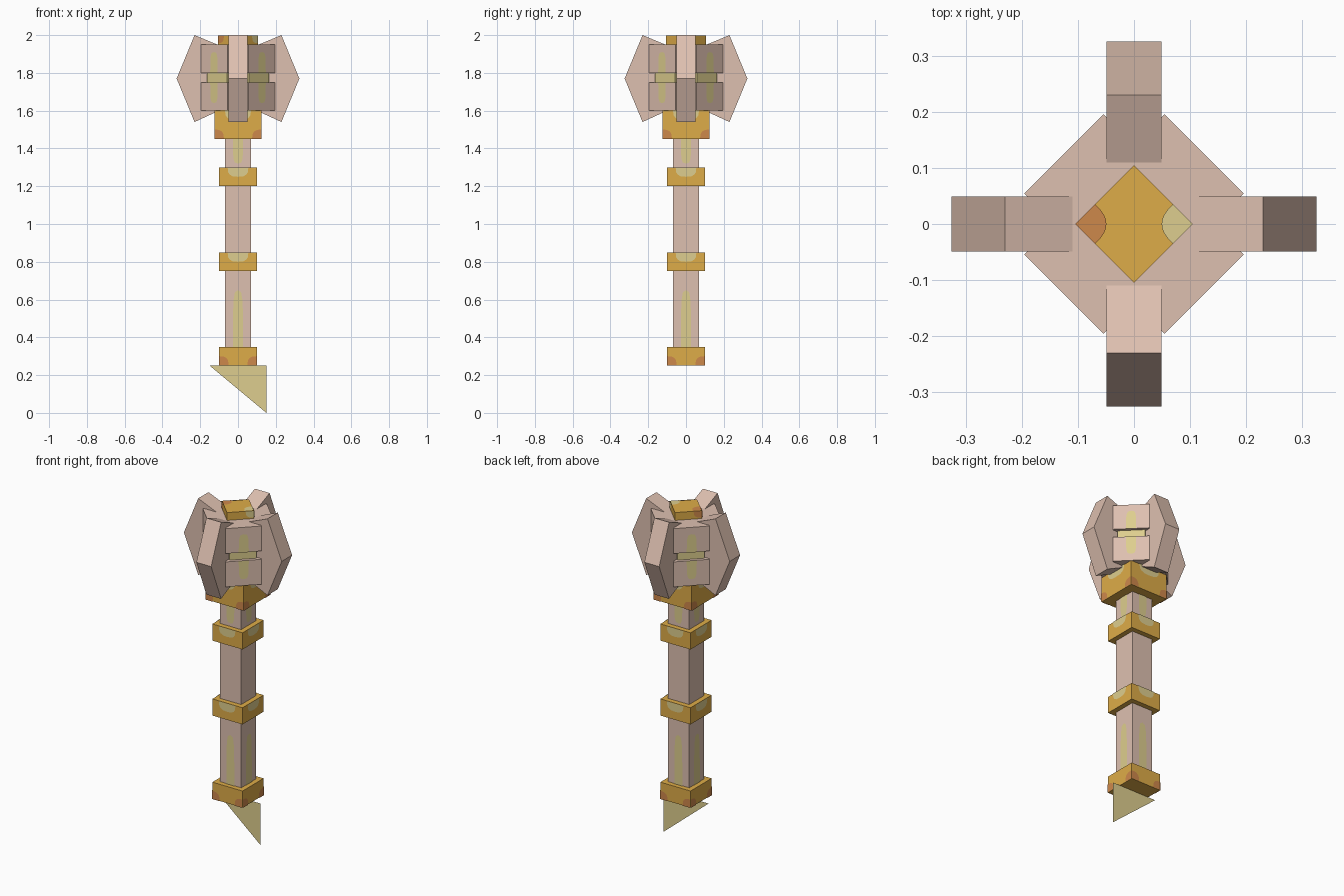
import bpy
from math import cos, sin, radians, pi
from mathutils import Matrix, Vector

if "Cube" in bpy.data.objects:
    bpy.data.objects.remove(bpy.data.objects["Cube"])


def material(name, rgb):
    linear = [((c / 255 + 0.055) / 1.055) ** 2.4 for c in rgb] + [1]
    mat = bpy.data.materials.new(name)
    mat.use_nodes = True
    mat.diffuse_color = linear
    mat.node_tree.nodes["Principled BSDF"].inputs["Base Color"].default_value = linear
    return mat


stone = material("pale pink stone", (222, 192, 176))
gold = material("gold", (222, 172, 72))
tan = material("tan highlight", (222, 206, 142))
rust = material("rust", (206, 136, 75))


def mesh(name, verts, faces, mat):
    data = bpy.data.meshes.new(name)
    data.from_pydata(verts, [], faces)
    data.materials.append(mat)
    obj = bpy.data.objects.new(name, data)
    bpy.context.collection.objects.link(obj)
    return obj


def turn(deg):
    return Matrix.Rotation(radians(deg), 4, 'Z')


def box(name, half_x, half_y, z0, z1, mat, angle=0):
    bpy.ops.mesh.primitive_cube_add(size=2)
    obj = bpy.context.object
    obj.name = name
    size = Matrix.Diagonal((half_x, half_y, (z1 - z0) / 2, 1))
    obj.data.transform(turn(angle) @ Matrix.Translation((0, 0, (z0 + z1) / 2)) @ size)
    obj.data.materials.append(mat)
    return obj


def rounded(cu, cv, ru, rv, start, end, power=0.7, steps=8):
    """Rounded sector outline, starting from its centre."""
    def soft(v):
        return 0 if abs(v) < 1e-6 else abs(v) ** power * (1 if v > 0 else -1)
    points = [(cu, cv)]
    for i in range(steps + 1):
        t = radians(start + (end - start) * i / steps)
        points.append((cu + ru * soft(cos(t)), cv + rv * soft(sin(t))))
    return points


def side_patches(name, shapes, depth, angles, mat):
    """Painted shapes laid on upright faces at the given headings."""
    verts, faces = [], []
    for angle in angles:
        for shape in shapes:
            faces.append(range(len(verts), len(verts) + len(shape)))
            verts += [turn(angle) @ Vector((u, -depth - 0.003, z)) for u, z in shape]
    return mesh(name, verts, faces, mat)


SIDES = (0, 90, 180, 270)
DIAGONALS = (45, 135, 225, 315)

# Handle with painted streaks
box("shaft", 0.07, 0.07, 0.26, 1.6, stone)
side_patches("shaft_streaks",
             [rounded(0, 0.35, 0.027, 0.3, 0, 180, 0.5),
              rounded(0, 1.45, 0.027, 0.13, 180, 360, 0.5)], 0.07, SIDES, tan)

# Gold bands
for name, half, z0, z1 in (("pommel_band", 0.1, 0.25, 0.35), ("lower_band", 0.1, 0.75, 0.85),
                           ("upper_band", 0.1, 1.2, 1.3), ("head_collar", 0.125, 1.45, 1.6)):
    box(name, half, half, z0, z1, gold)
    if name != "pommel_band":
        side_patches(name + "_shine", [rounded(0, z1, half * 0.55, 0.05, 180, 360)],
                     half, SIDES, tan)
    if name in ("pommel_band", "head_collar"):
        corners = [rounded(-half, z0, 0.05, 0.05, 0, 90),
                   rounded(half, z0, 0.05, 0.05, 90, 180)]
        side_patches(name + "_rust", corners, half, SIDES, rust)

# Thin pointed blade under the pommel
mesh("pommel_blade", [(-0.15, 0, 0.25), (0.15, 0, 0), (0.15, 0, 0.25)], [(0, 1, 2)], tan)

# Head: crossed diagonal blocks with a recessed slot between them
for angle in (45, 135):
    box("lower_head_block", 0.177, 0.1, 1.6, 1.75, stone, angle)
    box("head_slot", 0.158, 0.075, 1.74, 1.81, tan, angle)
    box("upper_head_block", 0.177, 0.1, 1.8, 1.95, stone, angle)
side_patches("head_streaks",
             [rounded(0, 1.8, 0.028, 0.11, 0, 180, 0.5),
              rounded(0, 1.75, 0.028, 0.11, 180, 360, 0.5)], 0.177, DIAGONALS, tan)

# Four bent flanges
profile = [(0.1, 1.6), (0.23, 1.54), (0.325, 1.77), (0.23, 2.0), (0.1, 1.946)]
n = len(profile)
for angle in SIDES:
    verts = [turn(angle) @ Vector((x, y, z)) for y in (-0.049, 0.049) for x, z in profile]
    faces = [tuple(range(n)), tuple(reversed(range(n, 2 * n)))]
    faces += [((i + 1) % n, i, n + i, n + (i + 1) % n) for i in range(n)]
    mesh("flange", verts, faces, stone)

# Gold top cap with painted corners
h = 0.074
box("top_cap", h, h, 1.94, 1.997, gold, 45)
for name, cu, start, headings, mat in (("cap_rust", -h, 270, (-45, -135), rust),
                                       ("cap_shine", h, 90, (135, 45), tan)):
    top = rounded(cu, -cu, 0.05, 0.05, start, start + 90)
    verts = [turn(45) @ Vector((u, v, 2.0)) for u, v in top]
    mesh(name + "_top", verts, [range(len(verts))], mat)
    for heading, u, a in zip(headings, (-h, h), (270, 180)):
        side_patches(name + "_side", [rounded(u, 1.997, 0.045, 0.04, a, a + 90)],
                     h, (heading,), mat)
